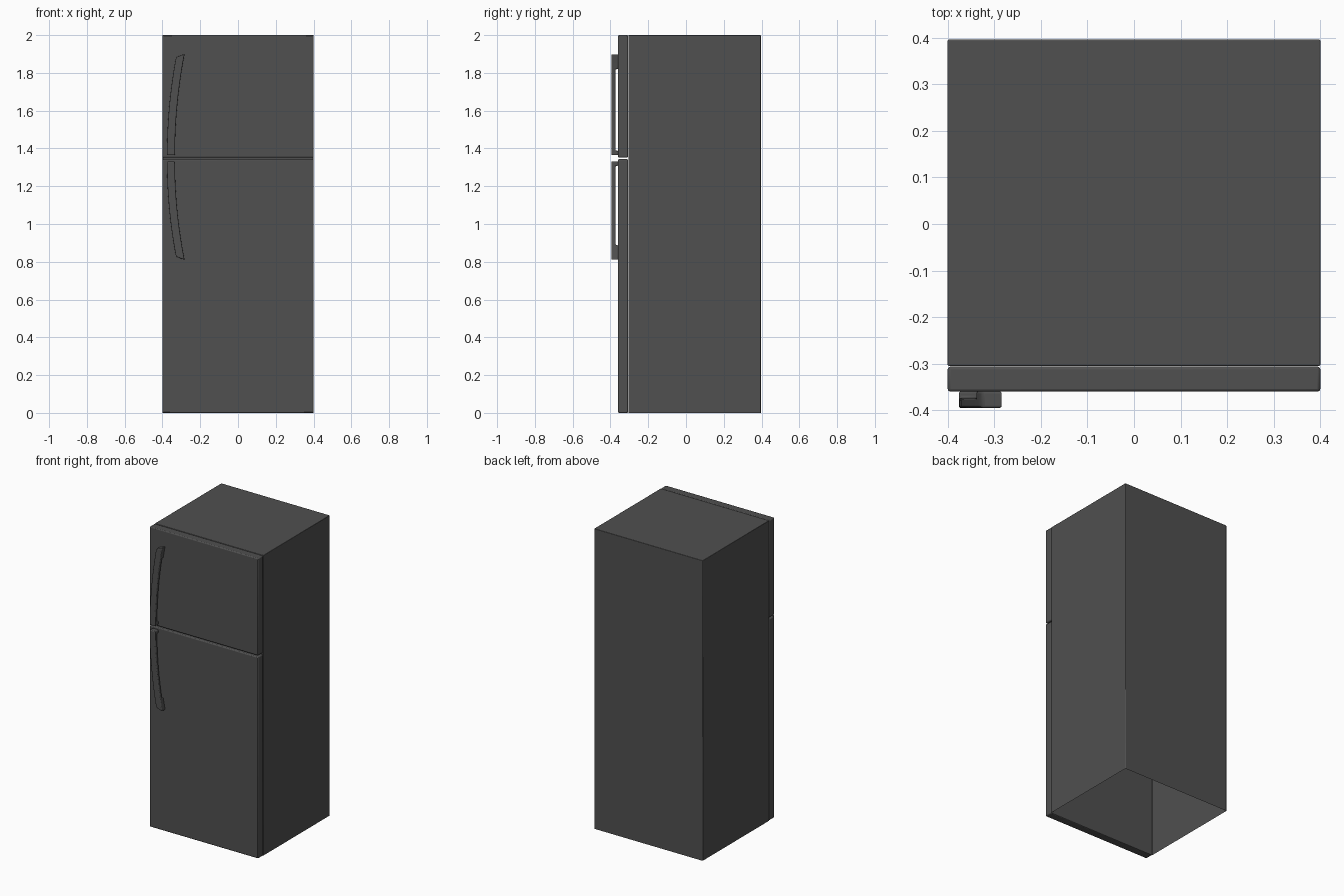
import bpy, bmesh
from mathutils import Matrix, Vector

cube = bpy.data.objects.get("Cube")
if cube:
    bpy.data.objects.remove(cube, do_unlink=True)

# One dark grey finish for everything
grey = bpy.data.materials.new("dark_grey")
grey.use_nodes = True
colour = (0.08, 0.08, 0.08, 1)
grey.diffuse_color = colour
grey.node_tree.nodes["Principled BSDF"].inputs["Base Color"].default_value = colour

DOOR_FRONT = -0.36


def finish(bm, name, bevel, segments):
    """Turn a bmesh into an object with softened edges."""
    bmesh.ops.recalc_face_normals(bm, faces=bm.faces)
    mesh = bpy.data.meshes.new(name)
    bm.to_mesh(mesh)
    bm.free()
    mesh.materials.append(grey)
    obj = bpy.data.objects.new(name, mesh)
    bpy.context.collection.objects.link(obj)
    mod = obj.modifiers.new("soft_edges", "BEVEL")
    mod.width = bevel
    mod.segments = segments
    mod.limit_method = "ANGLE"
    bpy.ops.object.select_all(action="DESELECT")
    obj.select_set(True)
    bpy.context.view_layer.objects.active = obj
    bpy.ops.object.shade_smooth_by_angle()
    return obj


def box(name, y, z, bevel, open_bottom=False):
    """Full-width box between two y and two z limits."""
    bm = bmesh.new()
    centre = Vector((0, sum(y) / 2, sum(z) / 2))
    size = Vector((0.8, y[1] - y[0], z[1] - z[0]))
    bmesh.ops.create_cube(bm, size=1, matrix=Matrix.Translation(centre) @ Matrix.Diagonal(size.to_4d()))
    if open_bottom:
        floor = min(bm.faces, key=lambda f: f.calc_center_median().z)
        bmesh.ops.delete(bm, geom=[floor], context="FACES_ONLY")
    return finish(bm, name, bevel, 2)


def handle(name, z_start, z_end):
    """Curved grip sweeping away from the door split, with a foot at each end."""
    bm = bmesh.new()
    length = z_end - z_start
    back, front = -0.373, -0.395
    stations = [0, 0.045] + [0.045 + 0.805 * i / 12 for i in range(1, 13)] + [0.9, 0.95, 1]
    rings = []
    for t in stations:
        bend = 0.051 * t * t
        left, right = -0.376 + bend, -0.334 + bend
        z = z_start + length * t
        z_left = z - length * 0.03 if t == 1 else z  # slanted tip
        rings.append([bm.verts.new(p) for p in (
            (left, front, z_left), (right, front, z), (right, back, z), (left, back, z_left))])
    feet = []
    for i, (a, b) in enumerate(zip(rings, rings[1:])):
        for k in range(4):
            n = (k + 1) % 4
            face = bm.faces.new((a[k], a[n], b[n], b[k]))
            if k == 2 and (stations[i + 1] < 0.05 or stations[i] > 0.84):
                feet.append(face)
    bm.faces.new(rings[0])
    bm.faces.new(rings[-1])
    bmesh.ops.recalc_face_normals(bm, faces=bm.faces)
    # Feet reach back to the door
    moved = bmesh.ops.extrude_face_region(bm, geom=feet)["geom"]
    for v in moved:
        if isinstance(v, bmesh.types.BMVert):
            v.co.y = DOOR_FRONT + 0.001
    bmesh.ops.delete(bm, geom=feet, context="FACES")
    return finish(bm, name, 0.005, 3)


# Cabinet shell, open underneath
box("cabinet", (-0.305, 0.396), (0, 2), 0.003, open_bottom=True)

# Doors
box("lower_door", (DOOR_FRONT, -0.306), (0, 1.343), 0.006)
box("upper_door", (DOOR_FRONT, -0.306), (1.352, 2), 0.006)

# Handles
handle("upper_handle", 1.364, 1.9)
handle("lower_handle", 1.331, 0.81)
